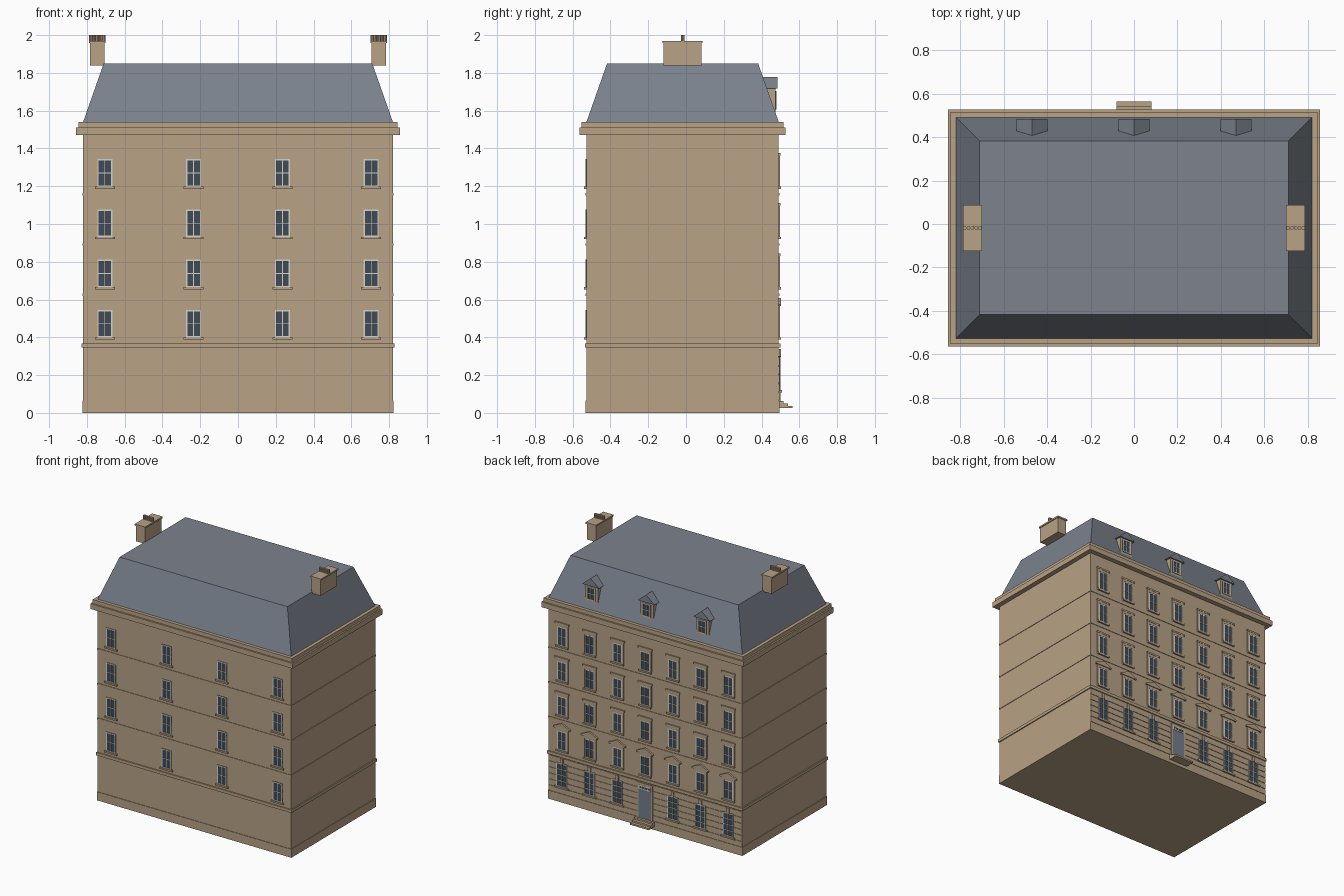
import bpy, bmesh, math
from mathutils import Matrix, Vector

if "Cube" in bpy.data.objects:
    bpy.data.objects.remove(bpy.data.objects["Cube"])

def material(name, rgb):
    m = bpy.data.materials.new(name)
    m.diffuse_color = (*rgb, 1)
    m.use_nodes = True
    m.node_tree.nodes["Principled BSDF"].inputs["Base Color"].default_value = m.diffuse_color
    return m

STONE = material("sandstone", (0.48, 0.36, 0.235))
SLATE = material("slate", (0.2, 0.225, 0.27))
GLASS = material("dark_glass", (0.05, 0.067, 0.09))
WHITE = material("pale_frame", (0.66, 0.66, 0.62))
DOOR = material("door_paint", (0.17, 0.21, 0.27))

parts = {}          # name -> (bmesh, material); one object per kind of part

def part(name, mat):
    return parts.setdefault(name, (bmesh.new(), mat))[0]

def box(name, mat, x0, x1, y0, y1, z0, z1):
    size = (abs(x1 - x0), abs(y1 - y0), abs(z1 - z0))
    mid = ((x0 + x1) / 2, (y0 + y1) / 2, (z0 + z1) / 2)
    bmesh.ops.create_cube(part(name, mat), size=1,
                          matrix=Matrix.Translation(mid) @ Matrix.Diagonal((*size, 1)))

def prism(name, mat, x, w, z0, z1, y0, y1):
    """Triangular gable running along y."""
    bm = part(name, mat)
    a, b = [[bm.verts.new(p) for p in ((x - w, y, z0), (x + w, y, z0), (x, y, z1))]
            for y in (y0, y1)]
    bm.faces.new(a), bm.faces.new(b[::-1])
    for i in range(3):
        j = (i + 1) % 3
        bm.faces.new((a[i], b[i], b[j], a[j]))

W, YC, D = 0.82, -0.018, 0.509        # half width, centre in y, half depth
FRONT, BACK = YC - D, YC + D
ROWS = [0.4 + 0.266 * i for i in range(4)]
PITCH = 0.235

def ring(name, grow, z0, z1):
    box(name, STONE, -W - grow, W + grow, FRONT - grow, BACK + grow, z0, z1)

def window(x, y, s, z0, w, h, cols=2, rows=2, sill=True):
    """Glass plate with frame bars; s is the outward y direction."""
    box("window_glass", GLASS, x - w/2, x + w/2, y - s*0.003, y + s*0.003, z0, z0 + h)
    t = 0.004
    for i in range(cols + 1):
        e = t + 0.003 if i in (0, cols) else t
        c = x - w/2 + e/2 + (w - e) * i / cols if i in (0, cols) else x - w/2 + w * i / cols
        box("window_frames", WHITE, c - e/2, c + e/2, y, y + s*0.006, z0, z0 + h)
    for i in range(rows + 1):
        e = t + 0.003 if i in (0, rows) else t
        c = z0 + e/2 + (h - e) * i / rows
        box("window_frames", WHITE, x - w/2, x + w/2, y, y + s*0.0055, c - e/2, c + e/2)
    if sill:
        box("window_sills", STONE, x - w/2 - 0.013, x + w/2 + 0.013, y, y + s*0.012, z0 - 0.012, z0)

# Walls, plinth, floor bands and cornice
ring("walls", 0, 0, 1.5)
ring("plinth", 0.004, 0, 0.065)
ring("main_band", 0.008, 0.345, 0.368)
for z in ROWS[1:]:
    ring("floor_bands", 0.004, z - 0.046, z - 0.034)
ring("cornice", 0.037, 1.47, 1.51)
ring("cornice", 0.025, 1.51, 1.54)

# Mansard roof
bm = part("mansard_roof", SLATE)
low, top = [[bm.verts.new((sx * w, YC + sy * d, z))
             for sx, sy in ((-1, -1), (1, -1), (1, 1), (-1, 1))]
            for w, d, z in ((W, D, 1.54), (0.711, 0.4, 1.85))]
bm.faces.new(low[::-1]), bm.faces.new(top)
for i in range(4):
    j = (i + 1) % 4
    bm.faces.new((low[i], low[j], top[j], top[i]))

# Plain side windows: four columns
for k in (-3, -1, 1, 3):
    for z in ROWS:
        window(k * PITCH, FRONT, -1, z, 0.08, 0.145)

# Street side: seven columns with stone surrounds
for k in range(-3, 4):
    x = k * PITCH
    for r, z in enumerate(ROWS):
        window(x, BACK, 1, z, 0.08, 0.145)
        for s in (-1, 1):
            box("surrounds", STONE, x + s*0.04, x + s*0.054, BACK, BACK + 0.007, z, z + 0.145)
        box("surrounds", STONE, x - 0.054, x + 0.054, BACK, BACK + 0.007, z + 0.145, z + 0.165)
        if r == 0:      # pediments over the first floor
            box("pediments", STONE, x - 0.07, x + 0.07, BACK, BACK + 0.013, z + 0.165, z + 0.175)
            prism("pediments", STONE, x, 0.07, z + 0.175, z + 0.208, BACK, BACK + 0.013)
        else:
            box("surrounds", STONE, x - 0.06, x + 0.06, BACK, BACK + 0.009, z + 0.165, z + 0.178)
    if k:               # ground floor windows with keystones
        window(x, BACK + 0.004, 1, 0.12, 0.09, 0.18, 2, 4)
        box("keystones", STONE, x - 0.012, x + 0.012, BACK, BACK + 0.012, 0.295, 0.338)

# Rusticated courses on the ground floor
for i in range(6):
    z = 0.068 + i * 0.046
    box("rustication", STONE, -W, W, BACK, BACK + 0.004, z, z + 0.04)

# Door, transom light and steps
box("door", DOOR, -0.052, 0.052, BACK, BACK + 0.007, 0.06, 0.285)
window(0, BACK + 0.004, 1, 0.285, 0.104, 0.03, 4, 1, False)
for s in (-1, 1):
    box("door_surround", STONE, s*0.052, s*0.066, BACK, BACK + 0.009, 0.06, 0.315)
box("door_surround", STONE, -0.066, 0.066, BACK, BACK + 0.009, 0.315, 0.335)
for i in range(3):
    box("steps", STONE, -0.08, 0.08, BACK, 0.565 - 0.024 * i, 0.025 + 0.0125 * i, 0.0375 + 0.0125 * i)

# Dormers
for x in (-0.47, 0, 0.47):
    box("dormer_walls", STONE, x - 0.055, x + 0.055, 0.42, 0.474, 1.585, 1.72)
    window(x, 0.474, 1, 1.605, 0.068, 0.1, sill=False)
    prism("dormer_roofs", SLATE, x, 0.071, 1.717, 1.777, 0.39, 0.484)

# Chimneys with a row of pots
for s in (-1, 1):
    x = s * 0.745
    box("chimneys", STONE, x - 0.038, x + 0.038, YC - 0.1, YC + 0.1, 1.838, 1.96)
    box("chimneys", STONE, x - 0.044, x + 0.044, YC - 0.106, YC + 0.106, 1.958, 1.97)
    for i in range(5):
        bmesh.ops.create_cone(part("chimney_pots", STONE), cap_ends=True, segments=8,
                              radius1=0.009, radius2=0.009, depth=0.035,
                              matrix=Matrix.Translation((x + (i - 2) * 0.0175, YC, 1.9825)))

# Turn every collected part into an object
for name, (bm, mat) in parts.items():
    bmesh.ops.recalc_face_normals(bm, faces=bm.faces)
    mesh = bpy.data.meshes.new(name)
    bm.to_mesh(mesh)
    bm.free()
    mesh.materials.append(mat)
    bpy.context.collection.objects.link(bpy.data.objects.new(name, mesh))
